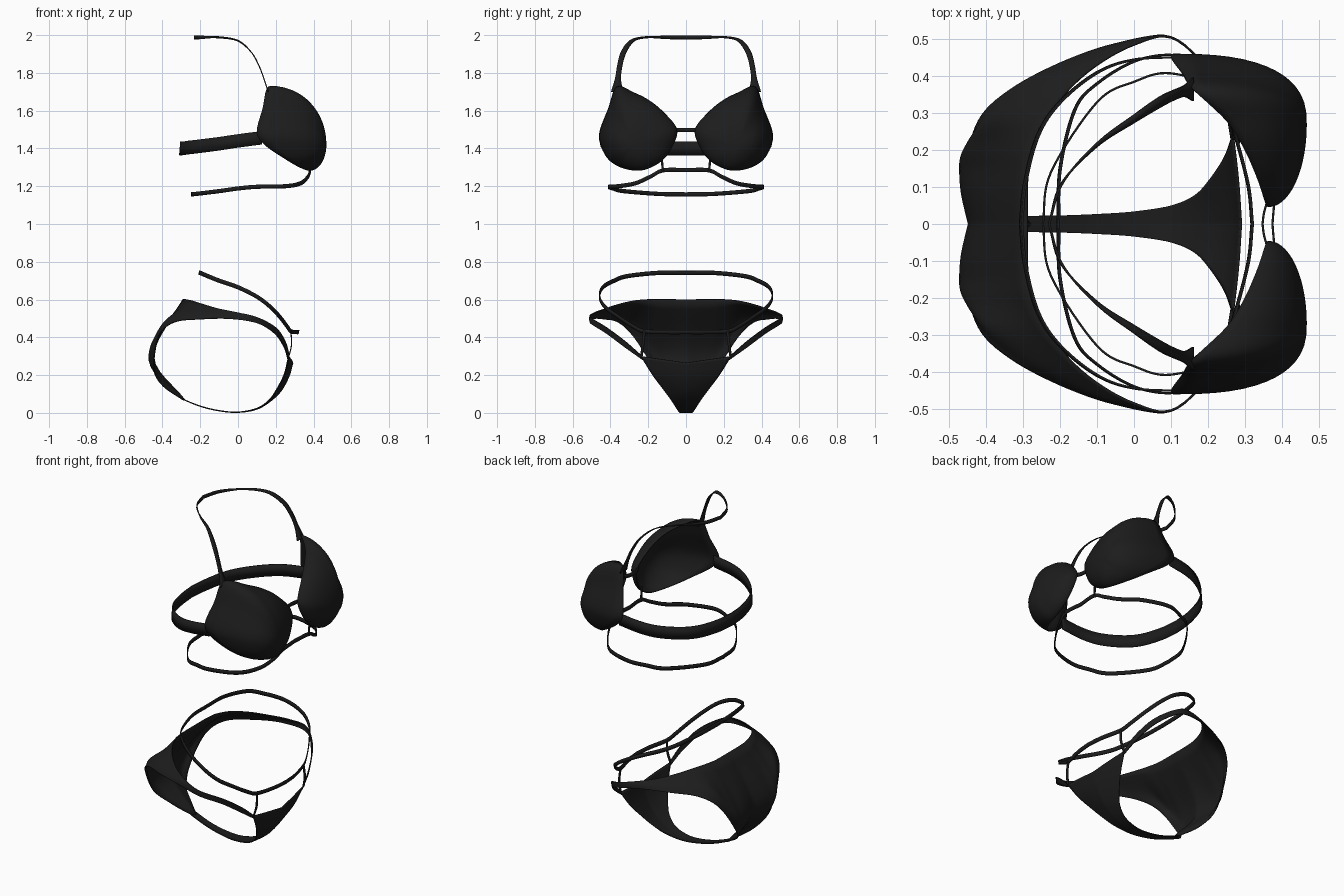
import bpy, bmesh, math
from mathutils import Vector

fabric = bpy.data.materials.new("black fabric")
fabric.diffuse_color = (0.012, 0.012, 0.012, 1)


def spline(pts, n, closed=False):
    """Smooth curve through the points, n steps per span."""
    pts = [Vector(p) for p in pts]
    m, out = len(pts), []
    for i in range(m if closed else m - 1):
        p1, p2 = pts[i], pts[(i + 1) % m]
        p0 = pts[i - 1] if closed or i > 0 else 2 * p1 - p2
        p3 = pts[(i + 2) % m] if closed or i + 2 < m else 2 * p2 - p1
        for k in range(n):
            t = k / n
            out.append(0.5 * (2 * p1 + (p2 - p0) * t + (2 * p0 - 5 * p1 + 4 * p2 - p3) * t * t
                              + (3 * p1 - p0 - 3 * p2 + p3) * t ** 3))
    if not closed:
        out.append(pts[-1])
    return out


def sheet(name, rows, closed=False, thick=0.006):
    """Thin cloth from a grid of points, mirrored to the other side of the body."""
    bm = bmesh.new()
    grid = [[bm.verts.new(p) for p in r] for r in rows]
    for i in range(len(grid) if closed else len(grid) - 1):
        a, b = grid[i], grid[(i + 1) % len(grid)]
        for j in range(len(a) - 1):
            bm.faces.new((a[j], a[j + 1], b[j + 1], b[j]))
    bmesh.ops.remove_doubles(bm, verts=bm.verts, dist=0.0004)
    bmesh.ops.recalc_face_normals(bm, faces=bm.faces)
    me = bpy.data.meshes.new(name)
    bm.to_mesh(me)
    bm.free()
    me.materials.append(fabric)
    me.shade_smooth()
    ob = bpy.data.objects.new(name, me)
    bpy.context.collection.objects.link(ob)
    mir = ob.modifiers.new("mirror", 'MIRROR')
    mir.use_axis = (False, True, False)
    mir.merge_threshold = 0.001
    sol = ob.modifiers.new("thickness", 'SOLIDIFY')
    sol.thickness, sol.offset = thick, 0
    return ob


def loft(name, sections, n=6, m=6):
    """Smooth sheet through cross-sections with equal point counts."""
    cols = [spline(c, n) for c in zip(*sections)]
    sheet(name, [spline(r, m) for r in zip(*cols)])


def ribbon(name, pts, width):
    """Flat strap; width is a half-width vector, or one vector per point."""
    ws = width if isinstance(width, list) else [width] * len(pts)
    loft(name, [(Vector(p) - Vector(w), Vector(p) + Vector(w)) for p, w in zip(pts, ws)], 8, 1)


# Bra cups: domes swept from the apex to a curved rim
apex = Vector((0.465, 0.27, 1.42))
rim = spline([(0.16, 0.365, 1.725), (0.25, 0.28, 1.695), (0.30, 0.20, 1.655), (0.335, 0.12, 1.59),
              (0.36, 0.05, 1.50), (0.375, 0.075, 1.41), (0.385, 0.12, 1.345), (0.385, 0.18, 1.305),
              (0.38, 0.25, 1.285), (0.33, 0.34, 1.30), (0.25, 0.41, 1.345), (0.14, 0.45, 1.42),
              (0.10, 0.455, 1.49), (0.13, 0.41, 1.61)], 5, True)
spokes = []
for b in rim:
    e = 1 - 0.22 * min(1, max(0, (b.y - 0.36) / 0.09))
    row = []
    for k in range(15):
        a = math.pi / 2 * k / 14
        s, c = math.sin(a) ** e, max(0, math.cos(a)) ** e
        row.append((apex.x + (b.x - apex.x) * (1 - c), apex.y + (b.y - apex.y) * s,
                    apex.z + (b.z - apex.z) * s))
    spokes.append(row)
sheet("bra_cups", spokes, True)

# Neck strap over the shoulders
ribbon("neck_strap",
       [(0.16, 0.365, 1.70), (0.137, 0.36, 1.77), (0.11, 0.35, 1.84), (0.07, 0.33, 1.91),
        (0.0, 0.285, 1.97), (-0.1, 0.215, 1.988), (-0.195, 0.11, 1.988), (-0.23, 0, 1.988)],
       [(0, 0.032, 0), (0, 0.016, 0), (0, 0.014, 0), (0, 0.015, 0),
        (0.004, 0.014, 0), (0.007, 0.011, 0.003), (0.003, 0.003, 0.009), (0, 0, 0.01)])

# Back band
ribbon("back_band",
       [(0.13, 0.452, 1.457), (0.0, 0.445, 1.44), (-0.1, 0.41, 1.425), (-0.2, 0.33, 1.412),
        (-0.26, 0.24, 1.405), (-0.295, 0.11, 1.40), (-0.306, 0, 1.40)], (0.003, 0, 0.036))

# Small bridge between the cups
ribbon("cup_bridge", [(0.362, 0.065, 1.50), (0.352, 0.03, 1.497), (0.348, 0, 1.497)], (0, 0, 0.011))

# Strap below the bust and its two short links
ribbon("underbust_strap",
       [(-0.247, 0, 1.157), (-0.225, 0.14, 1.159), (-0.1, 0.33, 1.174), (0, 0.385, 1.188),
        (0.1, 0.408, 1.197), (0.25, 0.36, 1.2), (0.33, 0.27, 1.215), (0.37, 0.19, 1.25),
        (0.383, 0.12, 1.284), (0.375, 0, 1.286)], (0, 0, 0.011))
ribbon("underbust_links", [(0.383, 0.122, 1.28), (0.385, 0.13, 1.36)], (0, 0.006, 0))

# Upper hip strap and its two short links
ribbon("hip_strap",
       [(-0.205, 0, 0.741), (-0.2, 0.15, 0.741), (-0.16, 0.31, 0.724), (-0.1, 0.38, 0.70),
        (0, 0.44, 0.665), (0.1, 0.458, 0.615), (0.17, 0.43, 0.562), (0.22, 0.36, 0.51),
        (0.26, 0.28, 0.458), (0.28, 0.22, 0.432), (0.31, 0.1, 0.428), (0.32, 0, 0.428)],
       (0.002, 0, 0.011))
ribbon("hip_links", [(0.28, 0.22, 0.435), (0.283, 0.228, 0.36), (0.268, 0.237, 0.295)], (0, 0.007, 0))

# Brief, back: waist edge, fullest point and leg edge, tapering into the side strap
loft("brief_back_and_sides", [
    [(-0.29, 0, 0.60), (-0.447, 0, 0.30), (-0.28, 0, 0.066)],
    [(-0.29, 0.07, 0.60), (-0.466, 0.085, 0.30), (-0.30, 0.022, 0.075)],
    [(-0.287, 0.14, 0.60), (-0.468, 0.145, 0.32), (-0.395, 0.08, 0.14)],
    [(-0.275, 0.20, 0.60), (-0.45, 0.205, 0.38), (-0.445, 0.165, 0.233)],
    [(-0.24, 0.28, 0.592), (-0.38, 0.285, 0.49), (-0.42, 0.28, 0.405)],
    [(-0.18, 0.36, 0.573), (-0.27, 0.37, 0.525), (-0.34, 0.36, 0.48)],
    [(-0.1, 0.43, 0.55), (-0.15, 0.44, 0.522), (-0.2, 0.435, 0.496)],
    [(0, 0.485, 0.53), (-0.02, 0.49, 0.515), (-0.05, 0.487, 0.498)],
    [(0.1, 0.505, 0.507), (0.1, 0.506, 0.492), (0.1, 0.505, 0.475)],
    [(0.2, 0.42, 0.452), (0.197, 0.42, 0.437), (0.193, 0.42, 0.42)],
    [(0.25, 0.32, 0.378), (0.248, 0.32, 0.362), (0.245, 0.32, 0.345)],
    [(0.272, 0.235, 0.302), (0.269, 0.23, 0.292), (0.265, 0.225, 0.278)]])

# Brief, front: strip from the back, widening into the front triangle
loft("brief_front", [
    [(x, 0, z), ((x + xe) / 2 + 0.12 * (x - xe), y / 2, (z + ze) / 2), (xe, y, ze)]
    for x, z, xe, y, ze in [
        (-0.30, 0.075, -0.30, 0.022, 0.075), (-0.2, 0.035, -0.2, 0.023, 0.036),
        (-0.1, 0.011, -0.1, 0.027, 0.012), (0, 0.003, 0, 0.034, 0.004),
        (0.1, 0.02, 0.1, 0.05, 0.024), (0.175, 0.065, 0.165, 0.078, 0.068),
        (0.23, 0.12, 0.205, 0.12, 0.125), (0.27, 0.195, 0.245, 0.18, 0.205),
        (0.29, 0.265, 0.268, 0.24, 0.30)]])
